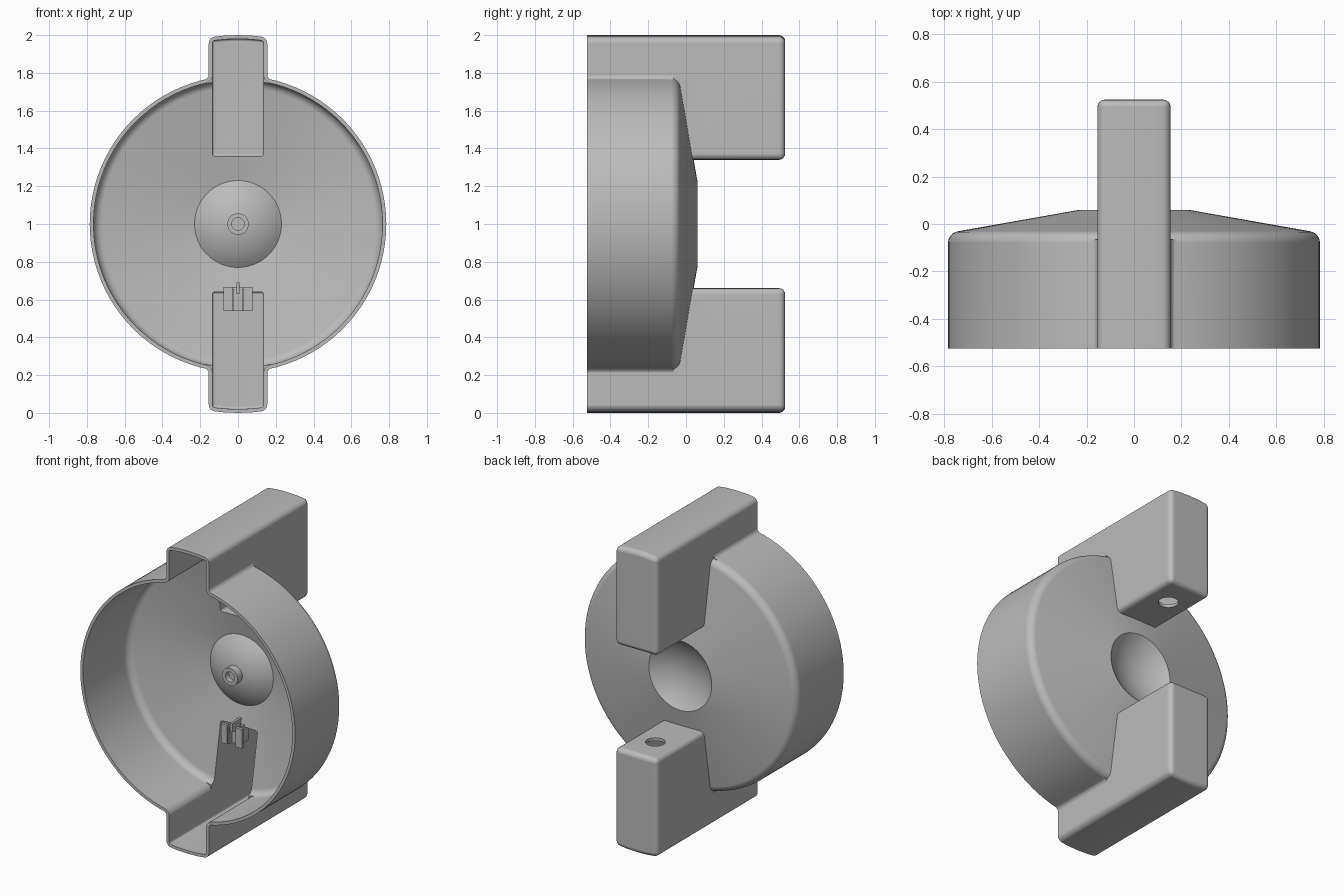
import bpy, bmesh, math
from math import sin, cos, pi

if "Cube" in bpy.data.objects:
    bpy.data.objects.remove(bpy.data.objects["Cube"], do_unlink=True)

WALL, R, FRONT, BACK = 0.02, 0.785, -0.525, 0.525

grey = bpy.data.materials.new("plain grey")
grey.use_nodes = True
grey.diffuse_color = (0.5, 0.5, 0.5, 1)
grey.node_tree.nodes["Principled BSDF"].inputs["Base Color"].default_value = (0.5, 0.5, 0.5, 1)


def finish(bm, name):
    bmesh.ops.recalc_face_normals(bm, faces=bm.faces)
    if bm.calc_volume(signed=True) < 0:
        bmesh.ops.reverse_faces(bm, faces=bm.faces)
    me = bpy.data.meshes.new(name)
    bm.to_mesh(me)
    bm.free()
    me.materials.append(grey)
    ob = bpy.data.objects.new(name, me)
    bpy.context.collection.objects.link(ob)
    return ob


def lathe(name, profile, seg=96):
    """Spin (radius, y) points around the y axis through z = 1."""
    bm = bmesh.new()
    rings = []
    for r, y in profile:
        if r < 1e-6:
            rings.append([bm.verts.new((0, y, 1))] * seg)
        else:
            rings.append([bm.verts.new((r * cos(2 * pi * i / seg), y, 1 + r * sin(2 * pi * i / seg)))
                          for i in range(seg)])
    for a, b in zip(rings, rings[1:]):
        for i in range(seg):
            j = (i + 1) % seg
            bm.faces.new(list(dict.fromkeys((a[i], a[j], b[j], b[i]))))
    return finish(bm, name)


def prism(name, pts, y0, y1, bevel=0):
    """Extrude an (x, z) outline along y; round sharp edges except at the front."""
    bm = bmesh.new()
    near = [bm.verts.new((x, y0, z)) for x, z in pts]
    far = [bm.verts.new((x, y1, z)) for x, z in pts]
    bm.faces.new(near)
    bm.faces.new(far[::-1])
    for i in range(len(pts)):
        bm.faces.new((near[i - 1], near[i], far[i], far[i - 1]))
    bmesh.ops.recalc_face_normals(bm, faces=bm.faces)
    if bevel:
        edges = [e for e in bm.edges if e.calc_face_angle(0) > 0.6
                 and not all(abs(v.co.y - y0) < 1e-5 for v in e.verts)]
        bmesh.ops.bevel(bm, geom=edges, offset=bevel, segments=4, profile=0.5,
                        affect='EDGES', clamp_overlap=True)
    return finish(bm, name)


def box(name, x0, x1, y0, y1, z0, z1):
    return prism(name, [(x0, z0), (x1, z0), (x1, z1), (x0, z1)], y0, y1)


def boolean(target, tool, op):
    mod = target.modifiers.new(op.lower(), 'BOOLEAN')
    mod.operation, mod.object, mod.solver = op, tool, 'EXACT'
    bpy.context.view_layer.update()
    me = bpy.data.meshes.new_from_object(target.evaluated_get(bpy.context.evaluated_depsgraph_get()))
    target.modifiers.clear()
    target.data = me
    bpy.data.objects.remove(tool, do_unlink=True)


def drum(name, w):
    """Drum with rounded shoulder, shallow cone and spherical dimple, shrunk by w."""
    r, rnd, cy = R - w, 0.05, -0.08 - w
    prof = [(0, -0.6), (r, -0.6)]
    prof += [(r - rnd + rnd * cos(t), cy + rnd * sin(t)) for t in [i * 1.39 / 6 for i in range(7)]]
    rim, depth = 0.23, 0.08
    ball = (rim ** 2 + depth ** 2) / (2 * depth)
    half = math.asin(rim / ball)
    for i in range(10, -1, -1):
        t = half * i / 10
        prof.append((ball * sin(t), 0.06 - w - depth + ball * (1 - cos(t))))
    return lathe(name, prof)


def arms(w):
    """Both arms and the concave blends at their roots, shrunk by w."""
    parts = []
    hx, tip = 0.155 - w, 1 - w
    for s in (1, -1):
        xs = [hx * i / 2 for i in range(-2, 3)]
        low = 1 + s * (0.34 + w)
        outline = [(x, 1 + s * math.sqrt(tip ** 2 - x ** 2)) for x in xs] + [(hx, low), (-hx, low)]
        parts.append(prism("arm", outline, -0.62, BACK - w, 0.032 - w))
        for side in (1, -1):
            cx, f = 0.184, 0.03 + w
            cz = math.sqrt((R + 0.0285) ** 2 - cx ** 2)
            sweep = math.atan2(cz, cx)
            pts = [(cx - f * cos(sweep * i / 5), cz - f * sin(sweep * i / 5)) for i in range(6)]
            pts += [(cx * 0.85, cz * 0.85), (hx - 0.03, cz * 0.9), (hx - 0.03, cz)]
            parts.append(prism("blend", [(side * x, 1 + s * z) for x, z in pts], -0.61, -0.065 - w))
    return parts


# Hollow housing, open at the front
housing = drum("housing", 0)
for part in arms(0):
    boolean(housing, part, 'UNION')
boolean(housing, box("front_trim", -1.2, 1.2, -0.9, FRONT, -0.2, 2.2), 'DIFFERENCE')
for part in [drum("cavity", WALL)] + arms(WALL):
    boolean(housing, part, 'DIFFERENCE')

# Facing round holes in both arms
bm = bmesh.new()
bmesh.ops.create_cone(bm, cap_ends=True, segments=32, radius1=0.06, radius2=0.06, depth=0.9)
bmesh.ops.translate(bm, vec=(0, 0.32, 1), verts=bm.verts)
boolean(housing, finish(bm, "hole_cutter"), 'DIFFERENCE')

# Hollow pin on the inside of the dimple
pin = lathe("centre_pin", [(0, -0.03), (0.057, -0.03), (0.057, -0.085), (0.033, -0.085),
                           (0.033, -0.05), (0, -0.05)], 32)

# Small clip at the mouth of the lower arm
parts = [housing, pin]
for s, label in ((1, "left"), (-1, "right")):
    a, b = sorted((s * 0.03, s * 0.077))
    parts.append(box("clip_plate_" + label, a, b, -0.07, -0.05, 0.54, 0.667))
    a, b = sorted((s * 0.022, s * 0.036))
    parts.append(box("clip_rib_" + label, a, b, -0.06, 0.06, 0.54, 0.655))
parts.append(box("clip_back", -0.03, 0.03, -0.03, -0.012, 0.54, 0.667))
parts.append(box("clip_web", -0.008, 0.008, -0.07, 0.03, 0.63, 0.69))

for ob in parts:
    bpy.ops.object.select_all(action='DESELECT')
    ob.select_set(True)
    bpy.context.view_layer.objects.active = ob
    bpy.ops.object.shade_smooth_by_angle(angle=math.radians(32))
    wn = ob.modifiers.new("weighted normals", 'WEIGHTED_NORMAL')
    wn.keep_sharp = True
